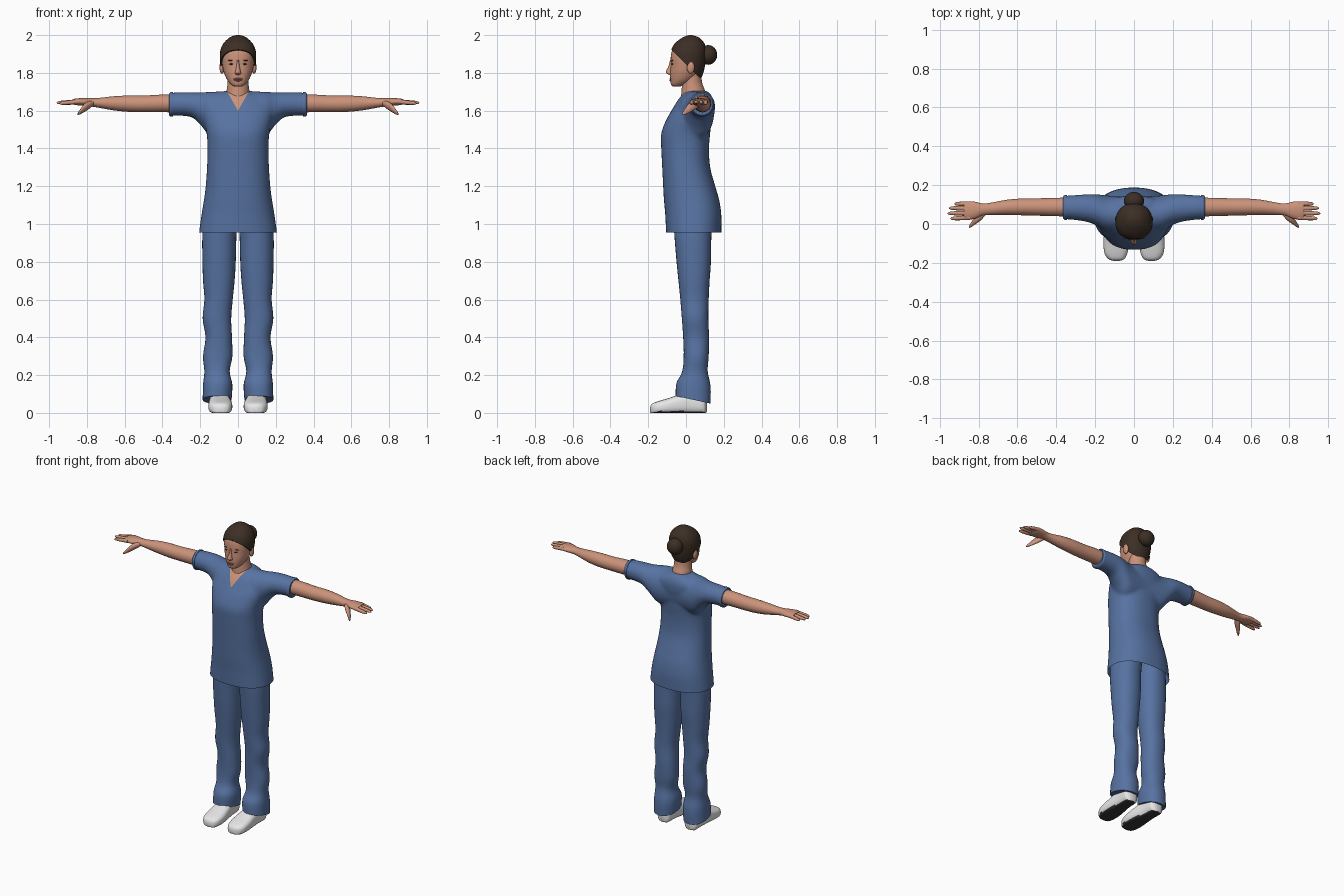
import bpy, bmesh, math
from mathutils import Vector

if "Cube" in bpy.data.objects:
    bpy.data.objects.remove(bpy.data.objects["Cube"])


def material(name, rgb):
    m = bpy.data.materials.new(name)
    m.diffuse_color = (*rgb, 1)
    m.use_nodes = True
    m.node_tree.nodes["Principled BSDF"].inputs["Base Color"].default_value = m.diffuse_color
    return m


SKIN = material("skin", (0.60, 0.29, 0.195))
HAIR = material("dark_brown_hair", (0.045, 0.028, 0.018))
BLUE = material("scrub_blue", (0.095, 0.17, 0.36))
WHITE = material("shoe_white", (0.80, 0.80, 0.80))
SOLE = material("sole_dark", (0.035, 0.035, 0.04))
LIP = material("lip", (0.40, 0.15, 0.11))


def finish(bm, name, mats, mirror=False, angle=55):
    if mirror:
        geo = bmesh.ops.duplicate(bm, geom=bm.verts[:] + bm.edges[:] + bm.faces[:])["geom"]
        for v in geo:
            if isinstance(v, bmesh.types.BMVert):
                v.co.x *= -1
        bmesh.ops.reverse_faces(bm, faces=[f for f in geo if isinstance(f, bmesh.types.BMFace)])
    me = bpy.data.meshes.new(name)
    bm.to_mesh(me)
    bm.free()
    for m in mats:
        me.materials.append(m)
    me.shade_smooth()
    me.set_sharp_from_angle(angle=math.radians(angle))
    ob = bpy.data.objects.new(name, me)
    bpy.context.collection.objects.link(ob)
    return ob


def smooth_rows(rows, sub):
    """Catmull-Rom interpolation of section rows."""
    out = []
    for i in range(len(rows) - 1):
        p0, p1, p2, p3 = (rows[max(0, min(len(rows) - 1, i + k))] for k in (-1, 0, 1, 2))
        for s in range(sub):
            t = s / sub
            out.append([0.5 * (2 * b + (c - a) * t + (2 * a - 5 * b + 4 * c - d) * t * t
                               + (3 * b - a - 3 * c + d) * t ** 3)
                        for a, b, c, d in zip(p0, p1, p2, p3)])
    return out + [list(rows[-1])]


def loft(bm, rows, axis="z", n=32, power=2.0, sub=4):
    """Rows are (t, u0, u1, v0, v1): the extents of a superellipse at t along the axis."""
    rings = []
    for t, u0, u1, v0, v1 in smooth_rows(rows, sub):
        ring = []
        for k in range(n):
            a = 2 * math.pi * k / n
            c, s = math.cos(a), math.sin(a)
            u = (u0 + u1) / 2 + (u1 - u0) / 2 * math.copysign(abs(c) ** (2 / power), c)
            v = (v0 + v1) / 2 + (v1 - v0) / 2 * math.copysign(abs(s) ** (2 / power), s)
            co = {"z": (u, v, t), "x": (t, u, v), "y": (u, t, v)}[axis]
            ring.append(bm.verts.new(co))
        rings.append(ring)
    faces = [bm.faces.new(rings[0]), bm.faces.new(rings[-1])]
    for a, b in zip(rings, rings[1:]):
        for k in range(n):
            faces.append(bm.faces.new((a[k], a[(k + 1) % n], b[(k + 1) % n], b[k])))
    bmesh.ops.recalc_face_normals(bm, faces=faces)


def ball(bm, c, r):
    vs = bmesh.ops.create_uvsphere(bm, u_segments=24, v_segments=16, radius=1)["verts"]
    for v in vs:
        v.co = Vector((c[i] + v.co[i] * r[i] for i in range(3)))


def sym(rows):
    """(z, half width, y0, y1) to full rows."""
    return [(z, -w, w, a, b) for z, w, a, b in rows]


# tunic: body and sleeves fused into one smooth surface
bm = bmesh.new()
loft(bm, sym([(0.88, .208, -.10, .187), (0.955, .206, -.105, .187), (1.05, .193, -.11, .187),
              (1.13, .180, -.117, .175), (1.2, .171, -.121, .155), (1.3, .164, -.126, .128),
              (1.4, .161, -.131, .122), (1.48, .166, -.131, .128), (1.55, .180, -.105, .136),
              (1.60, .185, -.077, .145), (1.65, .165, -.047, .145), (1.685, .11, -.02, .132),
              (1.705, .06, 0, .11)]), n=48, power=2.3)
half = [(.36, .025, .145, 1.573, 1.694), (.30, .02, .149, 1.573, 1.698),
        (.24, .01, .153, 1.562, 1.698), (.19, -.01, .153, 1.515, 1.698),
        (.13, -.045, .146, 1.45, 1.70)]
loft(bm, [(-r[0], *r[1:]) for r in half] + [(0, -.05, .14, 1.45, 1.707)] + half[::-1],
     axis="x", n=40)
raw = finish(bm, "tunic_raw", [BLUE])
mod = raw.modifiers.new("fuse", "REMESH")
mod.mode, mod.voxel_size = "VOXEL", 0.009
mod = raw.modifiers.new("relax", "SMOOTH")
mod.factor, mod.iterations = 0.5, 6
bm = bmesh.new()
bm.from_object(raw, bpy.context.evaluated_depsgraph_get())
bpy.data.objects.remove(raw)


def cut(point, normal, test=lambda c: True, clear=False):
    fs = [f for f in bm.faces if test(f.calc_center_median())]
    geo = fs + list({e for f in fs for e in f.edges}) + list({v for f in fs for v in f.verts})
    bmesh.ops.bisect_plane(bm, geom=geo, plane_co=point, plane_no=normal, clear_inner=clear)


cut((0, 0, .955), (0, 0, 1), clear=True)          # open hem
for s in (-1, 1):                                 # V neck edges
    cut((0, 0, 1.60), (-1.75 * s, 0, 1), lambda c: c.y < .03 and c.z > 1.57 and abs(c.x) < .09)
for f in bm.faces:
    c = f.calc_center_median()
    f.material_index = int(c.y < .03 and c.z > 1.60 + 1.75 * abs(c.x))
finish(bm, "tunic", [BLUE, SKIN])

# sleeve hems
bm = bmesh.new()
loft(bm, [(.345, .021, .149, 1.569, 1.698), (.357, .021, .149, 1.569, 1.698),
          (.365, .028, .142, 1.576, 1.691)], axis="x", sub=2)
finish(bm, "sleeve_hems", [BLUE], mirror=True, angle=40)

# trousers with a slanted hem
bm = bmesh.new()
loft(bm, [(1.1, .0, .17, -.07, .15), (.95, .008, .188, -.062, .135), (.8, .012, .188, -.05, .132),
          (.7, .018, .185, -.04, .125), (.6, .028, .178, -.03, .12), (.5, .036, .187, -.022, .118),
          (.4, .032, .172, -.015, .122), (.3, .03, .185, -.012, .12), (.22, .044, .178, -.02, .115),
          (.15, .03, .185, -.05, .13), (.07, .034, .187, -.055, .13)], power=2.2)
for v in bm.verts:
    if v.co.z < .2:
        v.co.z -= (v.co.y - .035) * .22 * min(1, (.2 - v.co.z) / .1)
finish(bm, "trouser_legs", [BLUE], mirror=True)

# shoes, dark underneath
bm = bmesh.new()
loft(bm, [(-.19, .075, .105, .01, .035), (-.18, .050, .132, 0, .052), (-.15, .034, .152, 0, .064),
          (-.10, .030, .157, 0, .078), (-.04, .037, .154, 0, .097), (.02, .048, .15, 0, .115),
          (.08, .052, .15, 0, .115), (.10, .06, .142, 0, .10), (.11, .08, .12, .01, .08)],
     axis="y", power=2.8)
for v in bm.verts:
    v.co.z = max(0, (v.co.z - .006) * 1.05)
bm.normal_update()
for f in bm.faces:
    f.material_index = int(f.normal.z < -.6)
finish(bm, "shoes", [WHITE, SOLE], mirror=True)

# arms, palms, fingers and thumbs
bm = bmesh.new()
loft(bm, [(.30, .04, .135, 1.59, 1.686), (.40, .04, .135, 1.592, 1.685), (.5, .043, .132, 1.592, 1.68),
          (.58, .045, .131, 1.594, 1.68), (.66, .047, .124, 1.602, 1.676), (.74, .047, .109, 1.616, 1.667),
          (.78, .043, .106, 1.622, 1.666), (.82, .027, .115, 1.626, 1.667), (.86, .022, .116, 1.63, 1.664),
          (.875, .028, .112, 1.637, 1.66)], axis="x")
for ya, xt, yt, zt in ((.104, .925, .104, 1.637), (.080, .953, .082, 1.641),
                       (.056, .96, .055, 1.642), (.033, .945, .028, 1.638)):
    rows = []
    for t, r in ((0, .0125), (.4, .0115), (.75, .010), (.93, .007), (1, .002)):
        x, y, z = .845 + (xt - .845) * t, ya + (yt - ya) * t, 1.648 + (zt - 1.648) * t
        rows.append((x, y - r, y + r, z - r, z + r))
    loft(bm, rows, axis="x", n=14, sub=3)
loft(bm, [(.765, .045, .075, 1.628, 1.652), (.79, .018, .066, 1.608, 1.65), (.815, 0, .04, 1.592, 1.634),
          (.835, -.014, .014, 1.581, 1.608), (.846, -.02, -.004, 1.577, 1.593),
          (.85, -.016, -.012, 1.580, 1.585)], axis="x", n=16)
finish(bm, "arms_and_hands", [SKIN], mirror=True)

# head with neck, nose and ears
bm = bmesh.new()
loft(bm, sym([(1.63, .065, -.03, .11), (1.70, .061, -.024, .102), (1.75, .055, -.02, .085),
              (1.82, .055, -.01, .08)]))
loft(bm, sym([(1.727, .018, -.068, -.035), (1.737, .036, -.079, -.005), (1.762, .057, -.083, .04),
              (1.80, .074, -.084, .075), (1.84, .083, -.081, .09), (1.88, .087, -.081, .096),
              (1.92, .085, -.073, .096), (1.96, .066, -.043, .083), (1.985, .036, -.008, .058),
              (1.991, .01, .015, .035)]), power=2.15)
loft(bm, sym([(1.868, .006, -.084, -.06), (1.835, .009, -.093, -.06), (1.806, .015, -.107, -.06),
              (1.796, .017, -.101, -.06), (1.79, .009, -.088, -.06)]), n=16)
for s in (-1, 1):
    ball(bm, (.085 * s, .025, 1.83), (.013, .02, .034))
finish(bm, "head", [SKIN])

# lips
bm = bmesh.new()
ball(bm, (0, -.079, 1.768), (.025, .009, .005))
ball(bm, (0, -.079, 1.760), (.021, .009, .005))
finish(bm, "lips", [LIP])

# eyes and brows
bm = bmesh.new()
ball(bm, (.034, -.073, 1.847), (.013, .005, .0045))
ball(bm, (.036, -.0725, 1.866), (.019, .005, .0028))
finish(bm, "eyes_and_brows", [HAIR], mirror=True)

# hair cap cut along a slanted hairline
bm = bmesh.new()
loft(bm, sym([(1.76, .055, -.05, .075), (1.80, .082, -.085, .092), (1.84, .092, -.087, .101),
              (1.88, .096, -.086, .106), (1.92, .093, -.079, .107), (1.955, .078, -.06, .098),
              (1.985, .048, -.022, .072), (1.997, .022, .005, .045), (2.0, .006, .018, .03)]),
     power=2.15)
geo = bm.verts[:] + bm.edges[:] + bm.faces[:]
bmesh.ops.bisect_plane(bm, geom=geo, plane_co=(0, -.08, 1.925), plane_no=(0, 1, 1), clear_inner=True)
bmesh.ops.holes_fill(bm, edges=[e for e in bm.edges if e.is_boundary])
finish(bm, "hair_cap", [HAIR])

# hair bun
bm = bmesh.new()
ball(bm, (0, .118, 1.895), (.052, .047, .052))
finish(bm, "hair_bun", [HAIR])
